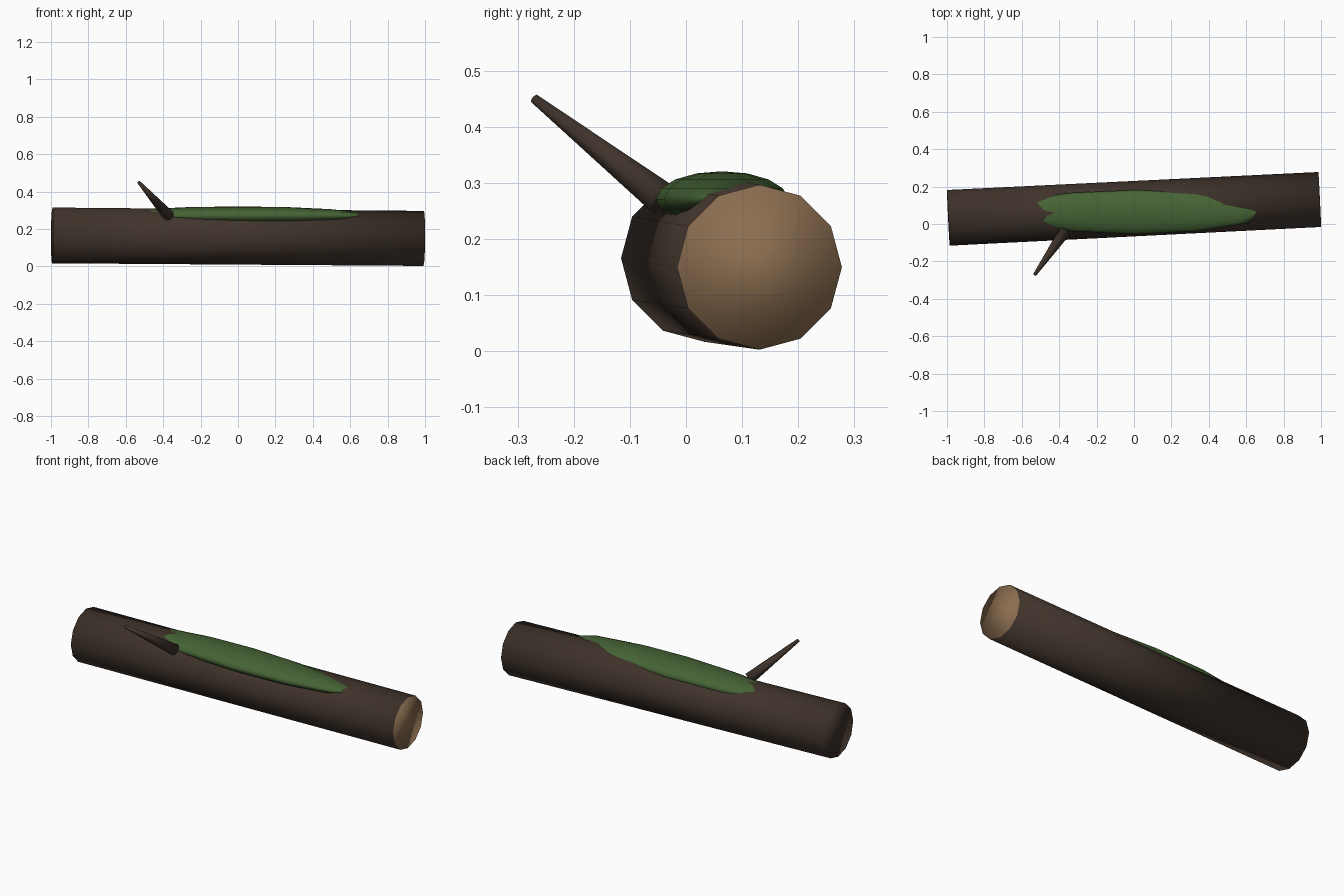
import bpy
from mathutils import Vector

if "Cube" in bpy.data.objects:
    bpy.data.objects.remove(bpy.data.objects["Cube"])


def material(name, color):
    m = bpy.data.materials.new(name)
    m.diffuse_color = (*color, 1)
    m.use_nodes = True
    m.node_tree.nodes["Principled BSDF"].inputs["Base Color"].default_value = m.diffuse_color
    return m


bark = material("bark", (0.052, 0.035, 0.025))
cut_wood = material("cut_wood", (0.26, 0.155, 0.08))
moss_green = material("moss_green", (0.06, 0.125, 0.035))


def tapered_rod(name, start, end, r1, r2, sides):
    a, b = Vector(start), Vector(end)
    bpy.ops.mesh.primitive_cone_add(vertices=sides, radius1=r1, radius2=r2,
                                    depth=(b - a).length, location=(a + b) / 2)
    ob = bpy.context.object
    ob.name = name
    ob.rotation_euler = (b - a).to_track_quat('Z', 'Y').to_euler()
    ob.data.materials.append(bark)
    bpy.ops.object.shade_smooth()
    return ob


# Fallen trunk, with pale sawn wood on its right-hand end
log = tapered_rod("log", (-0.993, 0.033, 0.166), (0.993, 0.131, 0.15),
                  0.149, 0.147, 12)
log.data.materials.append(cut_wood)
for face in log.data.polygons:
    if face.normal.z > 0.9:
        face.material_index = 1

# Broken side branch
tapered_rod("branch_stub", (-0.372, -0.043, 0.272), (-0.53, -0.27, 0.45),
            0.032, 0.009, 8)

# Moss patch draped along the top
bpy.ops.mesh.primitive_uv_sphere_add(segments=12, ring_count=8, radius=1,
                                     location=(0, 0.064, 0.271))
moss = bpy.context.object
moss.name = "moss_patch"
moss.scale = (0.7, 0.118, 0.05)
moss.data.materials.append(moss_green)
bpy.ops.object.shade_smooth()
